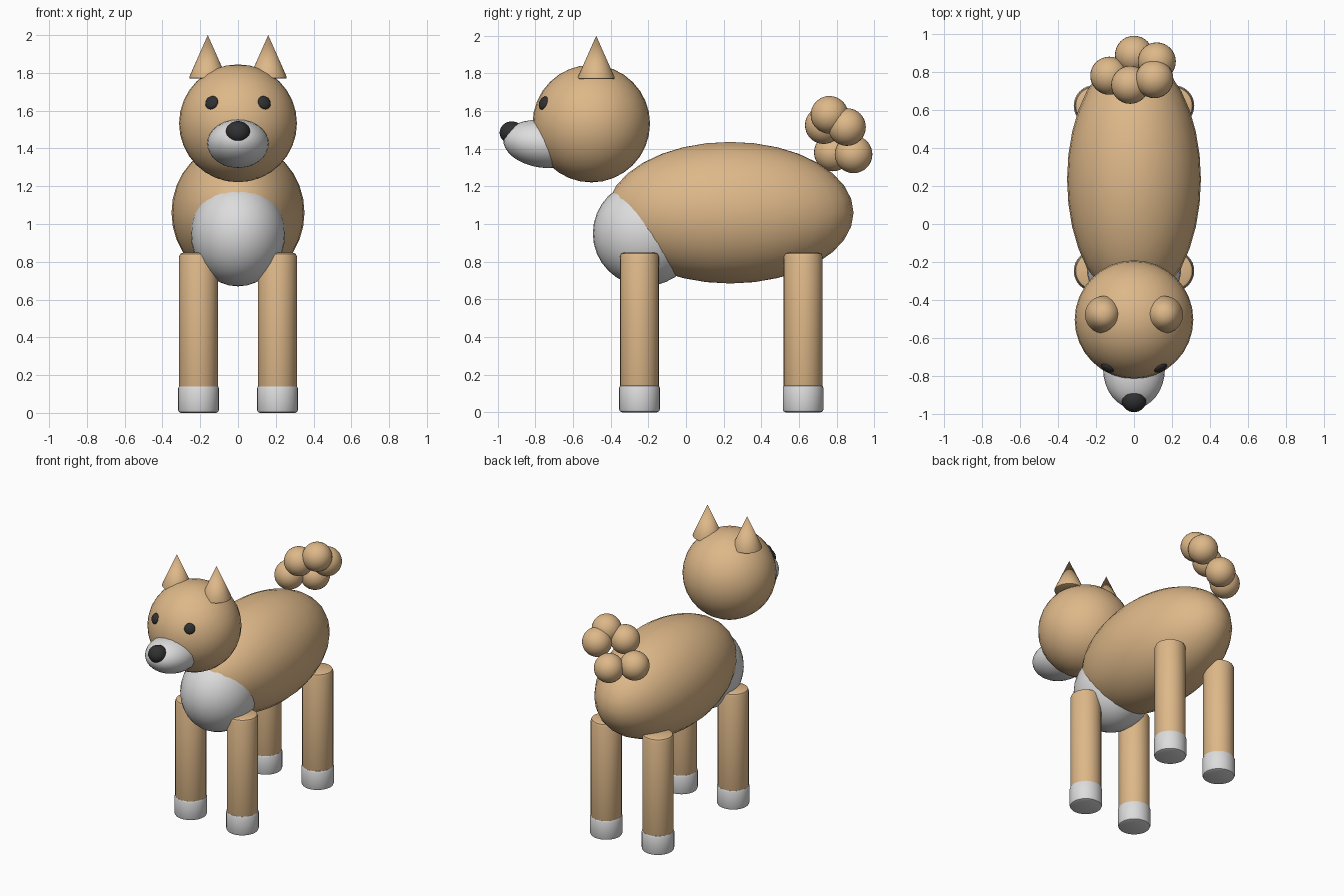
import bpy
from math import radians
from mathutils import Vector

cube = bpy.data.objects.get("Cube")
if cube:
    bpy.data.objects.remove(cube, do_unlink=True)


def material(name, rgb):
    mat = bpy.data.materials.new(name)
    mat.use_nodes = True
    colour = (*rgb, 1.0)
    mat.diffuse_color = colour
    mat.node_tree.nodes["Principled BSDF"].inputs["Base Color"].default_value = colour
    return mat


TAN = material("tan fur", (0.73, 0.48, 0.25))
WHITE = material("white fur", (0.72, 0.72, 0.72))
BLACK = material("black", (0.03, 0.03, 0.03))


def finish(name, mat, bevel=0.0):
    """Name, colour, round off and shade the active object."""
    obj = bpy.context.object
    obj.name = obj.data.name = name
    obj.data.materials.append(mat)
    if bevel:
        mod = obj.modifiers.new("rounded rim", "BEVEL")
        mod.width = bevel
        mod.segments = 2
        mod.limit_method = "ANGLE"
        mod.angle_limit = radians(50)
        bpy.ops.object.modifier_apply(modifier=mod.name)
    bpy.ops.object.shade_smooth_by_angle(angle=radians(40))
    return obj


def ellipsoid(name, centre, radii, mat, rotation=(0, 0, 0)):
    bpy.ops.mesh.primitive_uv_sphere_add(segments=32, ring_count=16, radius=1,
                                         location=centre, rotation=rotation)
    bpy.context.object.scale = radii
    bpy.ops.object.transform_apply(location=False, rotation=False, scale=True)
    return finish(name, mat)


def post(name, x, y, bottom, top, radius, mat, bevel):
    bpy.ops.mesh.primitive_cylinder_add(vertices=32, radius=radius, depth=top - bottom,
                                        location=(x, y, (top + bottom) / 2))
    return finish(name, mat, bevel)


# Body and chest
ellipsoid("body", (0, 0.235, 1.06), (0.352, 0.655, 0.376), TAN)
ellipsoid("chest", (0, -0.215, 0.95), (0.25, 0.28, 0.28), WHITE)

# Head, muzzle and nose
HEAD = Vector((0, -0.503, 1.533))
ellipsoid("head", HEAD, (0.312, 0.312, 0.312), TAN)
ellipsoid("muzzle", (0, -0.76, 1.425), (0.163, 0.212, 0.126), WHITE, (radians(-8), 0, 0))
ellipsoid("nose", (0, -0.925, 1.485), (0.065, 0.065, 0.06), BLACK)

for side, sx in (("left", 1), ("right", -1)):
    # Eyes: flattened discs lying on the head surface
    normal = Vector((sx * 0.14, -0.255, 0.11)).normalized()
    turn = normal.to_track_quat("Z", "Y").to_euler()
    ellipsoid(side + "_eye", HEAD + normal * 0.308, (0.037, 0.037, 0.02), BLACK, turn)

    # Ears
    bpy.ops.mesh.primitive_cone_add(vertices=32, radius1=0.102, radius2=0, depth=0.23,
                                    location=(sx * 0.16, -0.477, 1.885))
    finish(side + "_ear", TAN, 0.01)

    # Legs and paws
    for end, y in (("front", -0.247), ("back", 0.622)):
        label = end + "_" + side
        post(label + "_leg", sx * 0.209, y, 0.02, 0.848, 0.103, TAN, 0.02)
        post(label + "_paw", sx * 0.209, y, 0.0, 0.145, 0.108, WHITE, 0.015)

# Curled fluffy tail
TAIL = [(0, 0.89, 1.37), (0.12, 0.855, 1.515), (0.107, 0.762, 1.58),
        (-0.02, 0.732, 1.525), (-0.13, 0.78, 1.38)]
for i, centre in enumerate(TAIL, 1):
    ellipsoid(f"tail_puff_{i}", centre, (0.1, 0.1, 0.1), TAN)
